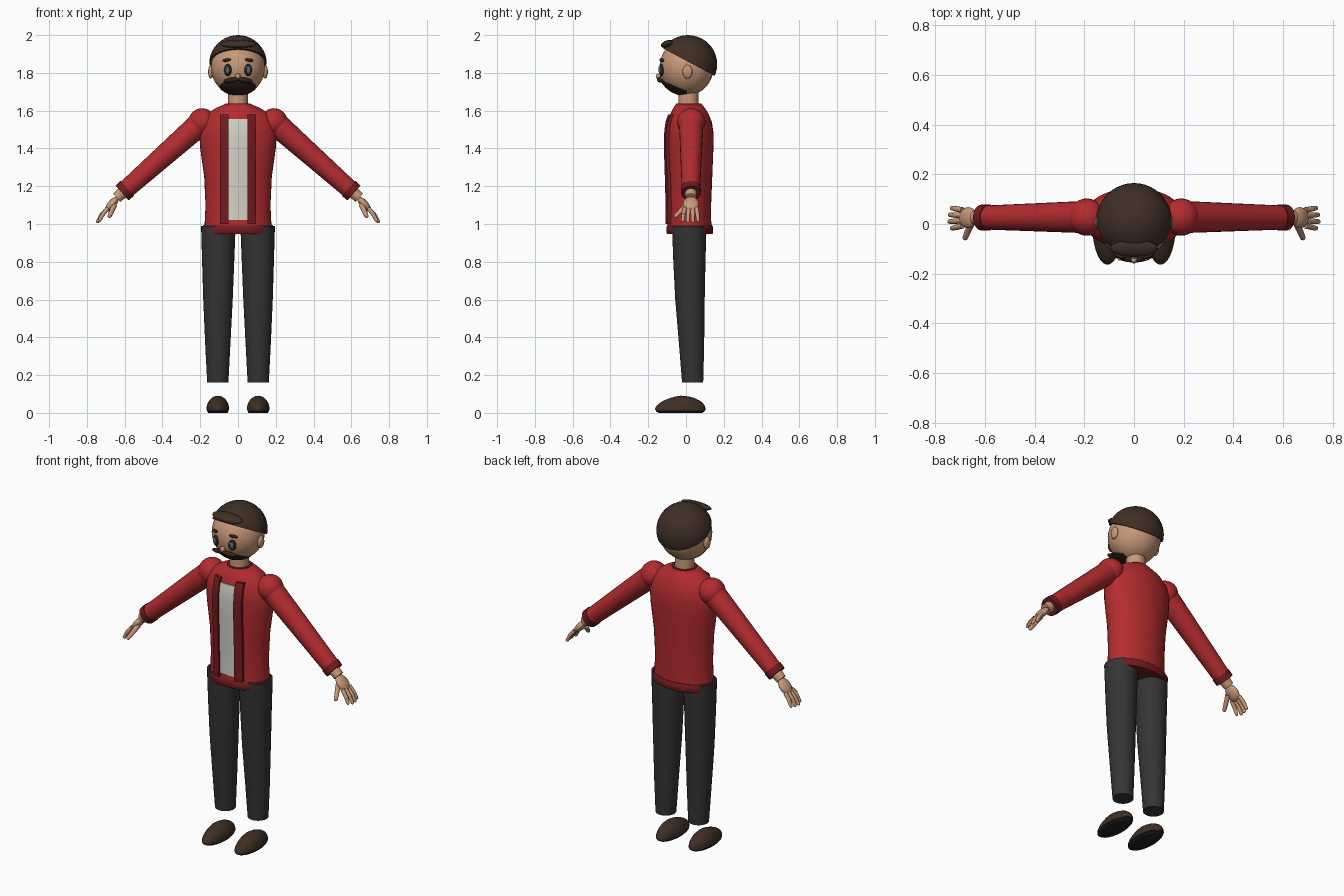
import bpy, bmesh, math
from mathutils import Vector, Matrix, Euler

if "Cube" in bpy.data.objects:
    bpy.data.objects.remove(bpy.data.objects["Cube"])


def mat(name, r, g, b):
    m = bpy.data.materials.new(name)
    m.diffuse_color = (r, g, b, 1)
    m.use_nodes = True
    m.node_tree.nodes["Principled BSDF"].inputs["Base Color"].default_value = m.diffuse_color
    return m


SKIN = mat("skin", .58, .32, .19)
HAIR = mat("dark_brown", .05, .028, .018)
BEARD = mat("beard_brown", .03, .017, .011)
RED = mat("jacket_red", .45, .025, .028)
TRIM = mat("trim_dark_red", .17, .011, .013)
SHIRT = mat("shirt_white", .66, .64, .58)
PANTS = mat("charcoal", .035, .035, .036)
BLACK = mat("black", .015, .015, .017)
GREY = mat("eye_grey", .12, .14, .16)


def finish(name, bm, material, angle=40):
    bmesh.ops.recalc_face_normals(bm, faces=bm.faces)
    me = bpy.data.meshes.new(name)
    bm.to_mesh(me)
    bm.free()
    me.materials.append(material)
    for p in me.polygons:
        p.use_smooth = True
    me.set_sharp_from_angle(angle=math.radians(angle))
    ob = bpy.data.objects.new(name, me)
    bpy.context.collection.objects.link(ob)
    return ob


def ellipsoid(name, loc, rad, material, rot=(0, 0, 0), cuts=(), seg=28):
    """Ellipsoid, optionally trimmed by planes (point, normal to remove)."""
    bm = bmesh.new()
    bmesh.ops.create_uvsphere(bm, u_segments=seg, v_segments=seg // 2, radius=1)
    m = Matrix.Translation(loc) @ Euler(rot).to_matrix().to_4x4() @ Matrix.Diagonal((*rad, 1))
    bmesh.ops.transform(bm, matrix=m, verts=bm.verts)
    for co, no in cuts:
        bmesh.ops.bisect_plane(bm, geom=bm.verts[:] + bm.edges[:] + bm.faces[:],
                               plane_co=co, plane_no=no, clear_outer=True)
        bmesh.ops.holes_fill(bm, edges=[e for e in bm.edges if e.is_boundary])
    return finish(name, bm, material)


def loft(name, rings, material, axis=(0, 0, 1), seg=28):
    """Skin of elliptical rings (centre, rx, ry) that all face the axis."""
    bm = bmesh.new()
    q = Vector(axis).normalized().to_track_quat('Z', 'Y') if axis != (0, 0, 1) else Matrix.Identity(3)
    loops = []
    for c, rx, ry in rings:
        loops.append([bm.verts.new(Vector(c) + q @ Vector((rx * math.cos(2 * math.pi * i / seg),
                                                          ry * math.sin(2 * math.pi * i / seg), 0)))
                      for i in range(seg)])
    for a, b in zip(loops, loops[1:]):
        for i in range(seg):
            j = (i + 1) % seg
            bm.faces.new((a[i], a[j], b[j], b[i]))
    bm.faces.new(loops[0])
    bm.faces.new(loops[-1])
    return finish(name, bm, material)


def rod(name, a, b, ra, rb, material, seg=24):
    d = Vector(b) - Vector(a)
    return loft(name, [(a, ra, ra), (b, rb, rb)], material, tuple(d), seg)


# Torso: z, half width, centre y, half depth
TORSO = [(.97, .178, .018, .116), (1.1, .172, .018, .115), (1.25, .179, .019, .12),
         (1.4, .2, .02, .125), (1.48, .205, .021, .125), (1.54, .195, .02, .117),
         (1.59, .155, .018, .098), (1.615, .115, .016, .083), (1.635, .068, .015, .068)]
loft("jacket", [((0, cy, z), rx, ry) for z, rx, cy, ry in TORSO], RED, seg=40)
loft("jacket_hem", [((0, .02, z), r, r - .066) for z, r in
                    ((.948, .186), (.955, .19), (.985, .19), (.995, .182))], TRIM, seg=40)
loft("collar", [((0, .014, z), r, r) for z, r in
                ((1.6, .075), (1.625, .073), (1.638, .066))], TRIM)


def front_y(x, z):
    for (z0, a0, c0, d0), (z1, a1, c1, d1) in zip(TORSO, TORSO[1:]):
        if z <= z1:
            t = (z - z0) / (z1 - z0)
            a, c, d = a0 + t * (a1 - a0), c0 + t * (c1 - c0), d0 + t * (d1 - d0)
            return c - d * math.sqrt(max(0, 1 - (x / a) ** 2))
    return 0


def front_strip(name, x0, x1, z0, z1, lift, material, nx=4, nz=16):
    """Panel following the chest, with thickness."""
    bm = bmesh.new()
    grid = []
    for j in range(nz + 1):
        z = z0 + (z1 - z0) * j / nz
        xs = [x0 + (x1 - x0) * i / nx for i in range(nx + 1)]
        grid.append([bm.verts.new((x, front_y(x, z) - lift, z)) for x in xs])
    faces = [bm.faces.new((grid[j][i], grid[j][i + 1], grid[j + 1][i + 1], grid[j + 1][i]))
             for j in range(nz) for i in range(nx)]
    ret = bmesh.ops.extrude_face_region(bm, geom=faces)
    bmesh.ops.translate(bm, vec=(0, lift + .008, 0),
                        verts=[v for v in ret["geom"] if isinstance(v, bmesh.types.BMVert)])
    return finish(name, bm, material)


front_strip("shirt_front", -.052, .052, 1.02, 1.555, .006, SHIRT)

# Head, hair cap and neck
loft("neck", [((0, .013, 1.58), .054, .054), ((0, .013, 1.73), .052, .052)], SKIN)
ellipsoid("head", (0, .003, 1.83), (.143, .143, .15), SKIN, seg=40)
ellipsoid("hair", (0, .01, 1.846), (.153, .155, .154), HAIR, seg=40,
          cuts=[((0, 0, 1.865), (0, -.53, -1))])
ellipsoid("hair_quiff", (0, -.098, 1.953), (.096, .036, .019), HAIR, rot=(.3, 0, 0))
ellipsoid("beard", (0, -.003, 1.832), (.147, .151, .154), BEARD, seg=40,
          cuts=[((0, 0, 1.706), (0, .42, 1)), ((0, .004, 1.7), (0, 1, 0))])
ellipsoid("nose", (0, -.145, 1.782), (.013, .014, .016), SKIN, seg=16)

for s, side in ((-1, "left"), (1, "right")):
    # Face details
    ellipsoid(side + "_ear", (s * .144, .008, 1.806), (.014, .026, .036), SKIN, seg=20)
    ellipsoid(side + "_eye", (s * .054, -.13, 1.815), (.021, .012, .032), BLACK, rot=(0, 0, s * .38))
    ellipsoid(side + "_iris", (s * .056, -.137, 1.815), (.012, .008, .02), GREY, rot=(0, 0, s * .38), seg=16)
    ellipsoid(side + "_eye_glint", (s * .054 - .006, -.141, 1.828), (.005, .006, .007), SHIRT, seg=12)
    ellipsoid(side + "_eyebrow", (s * .06, -.128, 1.868), (.025, .008, .009), BEARD,
              rot=(0, s * .15, s * .42), seg=16)
    ellipsoid(side + "_moustache", (s * .036, -.138, 1.762), (.044, .013, .013), BEARD,
              rot=(0, s * .15, s * .25), seg=20)

    # Jacket edge
    front_strip(side + "_lapel", s * .05, s * .095, 1.0, 1.58, .016, TRIM, nx=3)

    # Arm
    shoulder, wrist = Vector((s * .19, .028, 1.54)), Vector((s * .605, .026, 1.172))
    d = (wrist - shoulder).normalized()
    ellipsoid(side + "_shoulder", shoulder, (.073, .075, .073), RED)
    rod(side + "_sleeve", shoulder, wrist, .065, .048, RED)
    rod(side + "_cuff", wrist - d * .025, wrist + d * .012, .053, .052, TRIM)
    rod(side + "_wrist", wrist, wrist + d * .05, .032, .029, SKIN)

    # Hand
    ellipsoid(side + "_palm", (s * .668, .026, 1.105), (.05, .042, .021), SKIN, rot=(0, s * .85, 0), seg=24)
    for i in range(4):
        y = .056 - i * .021
        reach = (0, .008, .01, 0)[i]
        knuckle = Vector((s * .69, y, 1.083))
        mid = Vector((s * (.718 + reach * .5), y + .005 - i * .004, 1.048))
        tip = Vector((s * (.733 + reach), y + .008 - i * .006, 1.018 - reach * .5))
        rod(f"{side}_finger_{i + 1}_base", knuckle, mid, .0115, .011, SKIN, 12)
        rod(f"{side}_finger_{i + 1}_end", mid, tip, .011, .009, SKIN, 12)
        for p, r in ((mid, .011), (tip, .009)):
            ellipsoid(f"{side}_finger_{i + 1}_joint", p, (r, r, r), SKIN, seg=12)
    a, b = Vector((s * .655, .004, 1.1)), Vector((s * .68, -.055, 1.042))
    rod(side + "_thumb", a, b, .015, .011, SKIN, 12)
    ellipsoid(side + "_thumb_tip", b, (.011, .011, .011), SKIN, seg=12)

    # Leg: z, x, y, radius
    loft(side + "_trouser_leg", [((s * x, y, z), r, r) for z, x, y, r in
                                 ((.16, .107, .035, .056), (.35, .107, .03, .066), (.6, .106, .021, .078),
                                  (.8, .105, .018, .085), (.99, .104, .017, .0915))], PANTS, seg=32)

    # Shoe: domed upper, higher toward the heel, on a thin sole
    shoe = ellipsoid(side + "_shoe", (s * .107, -.03, .018), (.06, .134, .073), HAIR, seg=32,
                     cuts=[((0, 0, .015), (0, 0, -1))])
    for v in shoe.data.vertices:
        toe = max(0, (-.03 - v.co.y) / .134)
        v.co.z = .015 + (v.co.z - .015) * (1 - .22 * toe)
        v.co.x = s * .107 + (v.co.x - s * .107) * (1 - .08 * toe)
    loft(side + "_sole", [((s * .107, -.03, 0), .05, .115), ((s * .107, -.03, .008), .057, .129),
                          ((s * .107, -.03, .017), .057, .13)], BLACK, seg=32)
